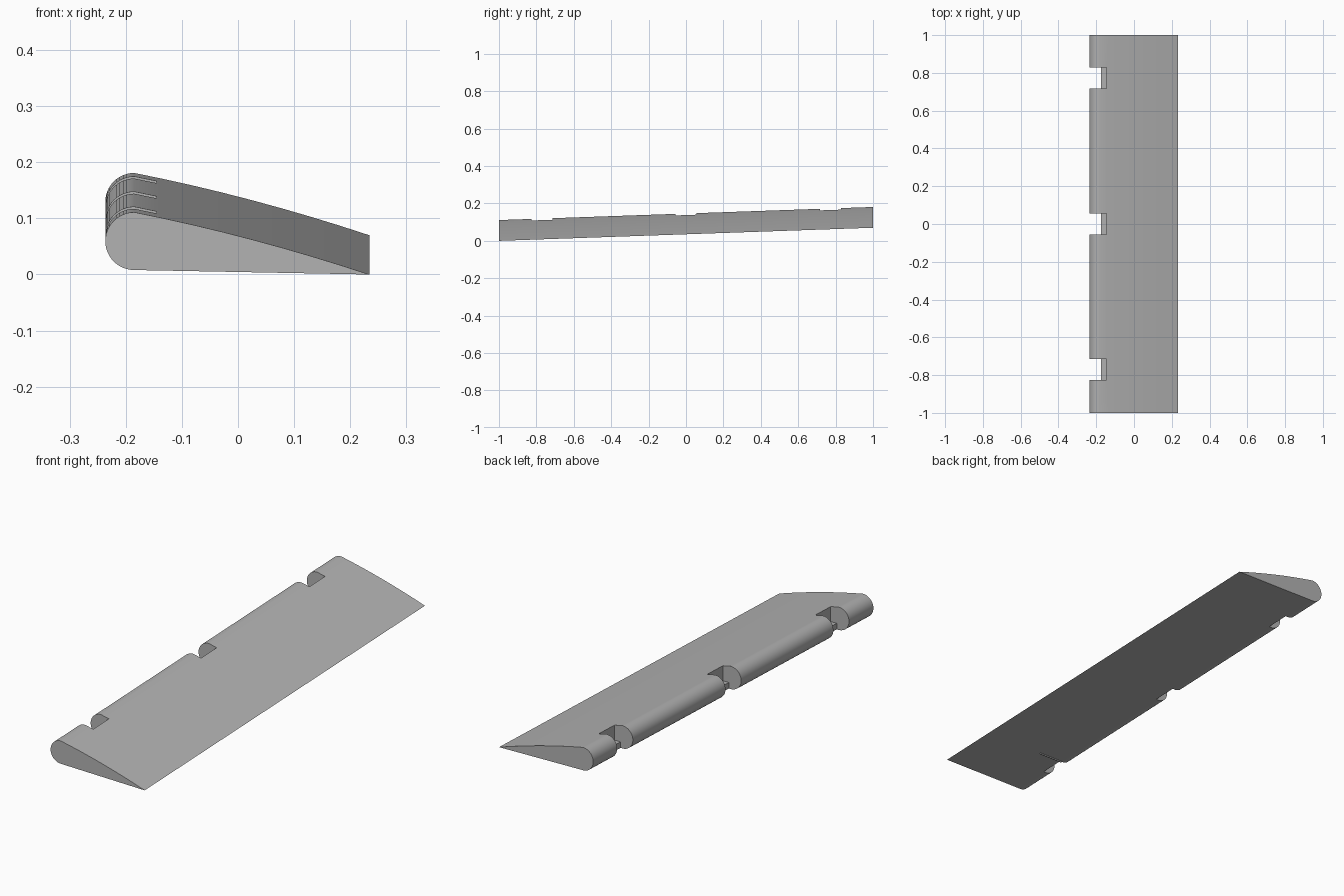
import bpy, bmesh, math

cube = bpy.data.objects.get("Cube")
if cube:
    bpy.data.objects.remove(cube, do_unlink=True)

SLOPE = 0.035          # rise of the whole panel towards the back

grey = bpy.data.materials.new("panel_grey")
grey.use_nodes = True
colour = (0.45, 0.45, 0.45, 1)
grey.diffuse_color = colour
grey.node_tree.nodes["Principled BSDF"].inputs["Base Color"].default_value = colour


def add_prism(bm, profile, y0, y1):
    """Extrude an x-z profile along y, following the slope."""
    rings = [[bm.verts.new((x, y, z + SLOPE * (y + 1))) for x, z in profile]
             for y in (y0, y1)]
    bm.faces.new(rings[0])
    bm.faces.new(rings[1])
    n = len(profile)
    for i in range(n):
        j = (i + 1) % n
        bm.faces.new((rings[0][i], rings[0][j], rings[1][j], rings[1][i]))


def make_object(name, prisms):
    bm = bmesh.new()
    for prism in prisms:
        add_prism(bm, *prism)
    bmesh.ops.recalc_face_normals(bm, faces=bm.faces)
    mesh = bpy.data.meshes.new(name)
    bm.to_mesh(mesh)
    bm.free()
    mesh.materials.append(grey)
    obj = bpy.data.objects.new(name, mesh)
    bpy.context.collection.objects.link(obj)
    return obj


# Wedge section: round nose, slightly bowed top, sharp trailing edge
NOSE_X, NOSE_Z, RADIUS, TAIL_X = -0.185, 0.0595, 0.0515, 0.234
section = []
for i in range(25):
    a = math.radians(270 - 180 * i / 24)
    section.append((NOSE_X + RADIUS * math.cos(a), NOSE_Z + RADIUS * math.sin(a)))
top = NOSE_Z + RADIUS
for i in range(1, 9):
    t = i / 8
    section.append((NOSE_X + (TAIL_X - NOSE_X) * t,
                    top * (1 - t) + 0.028 * t * (1 - t)))
panel = make_object("control_surface", [(section, -1, 1)])

# Three hinge notches through the nose, each with a low inner ledge
notch = [(-0.3, -0.1), (-0.175, -0.1), (-0.175, 0.035),
         (-0.145, 0.035), (-0.145, 0.3), (-0.3, 0.3)]
cutter = make_object("notch_cutter", [(notch, y - 0.056, y + 0.056)
                                      for y in (-0.77, 0, 0.773)])
cutter.hide_render = True
mod = panel.modifiers.new("notches", "BOOLEAN")
mod.operation = "DIFFERENCE"
mod.solver = "EXACT"
mod.object = cutter

bpy.ops.object.select_all(action="DESELECT")
bpy.context.view_layer.objects.active = panel
panel.select_set(True)
bpy.ops.object.modifier_apply(modifier=mod.name)
bpy.data.objects.remove(cutter, do_unlink=True)
bpy.ops.object.shade_smooth_by_angle(angle=math.radians(30))

# Thin rib under the panel beside the front notch
rib = [(-0.18, 0.002), (-0.06, 0.0), (-0.06, 0.015), (-0.18, 0.015)]
make_object("underside_rib", [(rib, -0.714, -0.71)])
